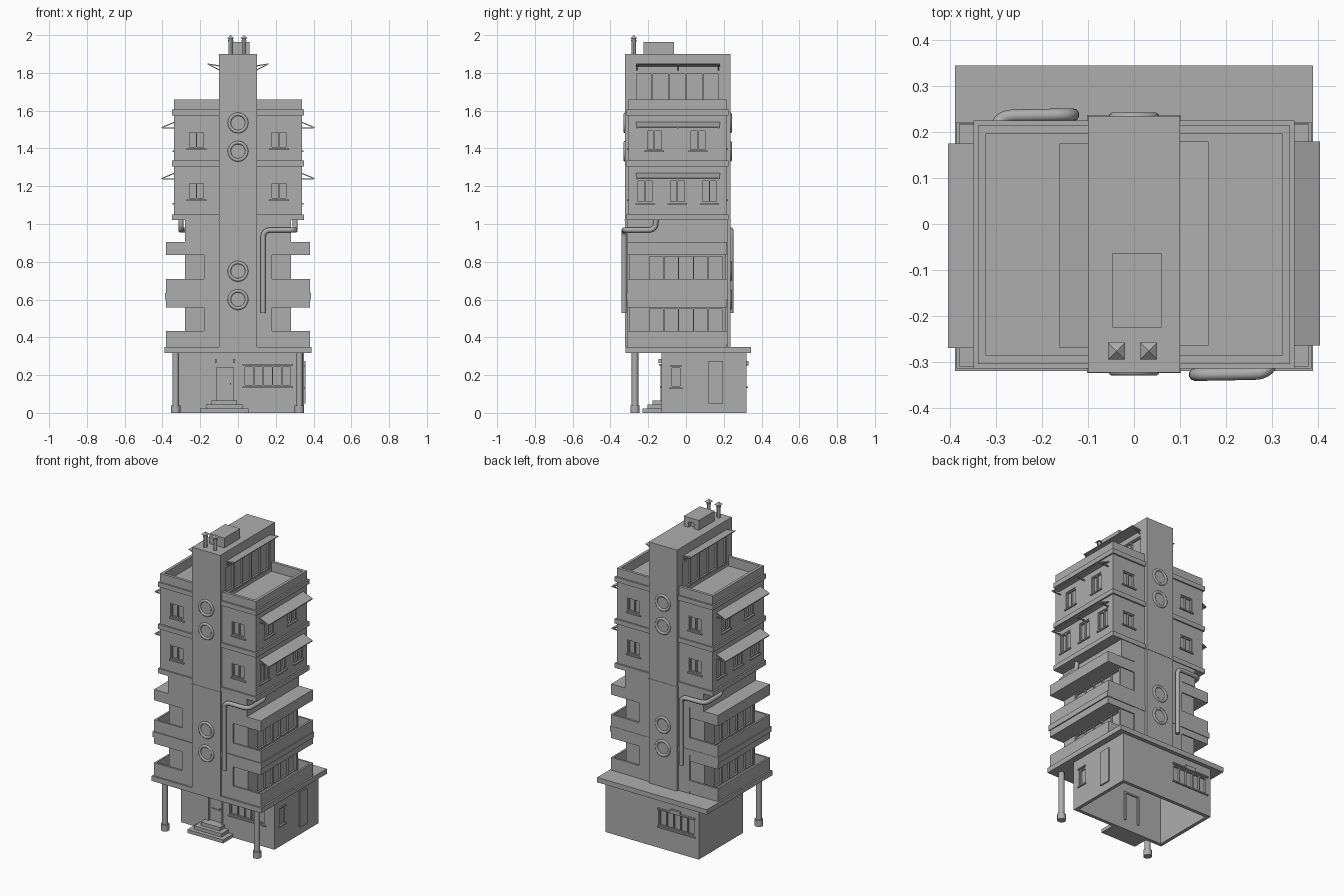
import bpy, bmesh, math
from mathutils import Vector

if "Cube" in bpy.data.objects:
    bpy.data.objects.remove(bpy.data.objects["Cube"], do_unlink=True)

grey = bpy.data.materials.new("concrete grey")
grey.use_nodes = True
GREY = (0.42, 0.42, 0.42, 1)
grey.diffuse_color = GREY
grey.node_tree.nodes["Principled BSDF"].inputs["Base Color"].default_value = GREY
MID_Y = -0.045


def twin(b):
    """Half-turn copy of a box about the tower axis."""
    return (-b[1], -b[0], 2 * MID_Y - b[3], 2 * MID_Y - b[2], b[4], b[5])


def with_twins(boxes):
    return boxes + [twin(b) for b in boxes]


def finish(name, bm):
    bmesh.ops.recalc_face_normals(bm, faces=bm.faces)
    me = bpy.data.meshes.new(name)
    bm.to_mesh(me)
    bm.free()
    ob = bpy.data.objects.new(name, me)
    bpy.context.collection.objects.link(ob)
    me.materials.append(grey)
    return ob


def part(name, boxes, cuts=()):
    """Boxes (x0, x1, y0, y1, z0, z1) joined as one part, less the cut boxes."""
    bm = bmesh.new()
    for x0, x1, y0, y1, z0, z1 in boxes:
        for v in bmesh.ops.create_cube(bm, size=1)["verts"]:
            v.co = (x1 if v.co.x > 0 else x0, y1 if v.co.y > 0 else y0, z1 if v.co.z > 0 else z0)
    ob = finish(name, bm)
    if cuts:
        cutter = part("cutter", cuts)
        mod = ob.modifiers.new("openings", 'BOOLEAN')
        mod.operation, mod.object, mod.solver = 'DIFFERENCE', cutter, 'EXACT'
        bpy.context.view_layer.objects.active = ob
        bpy.ops.object.modifier_apply(modifier=mod.name)
        bpy.data.objects.remove(cutter, do_unlink=True)
    return ob


def prism(name, profile, spans):
    """An x-z profile stretched over each y span, on both sides of the building."""
    bm = bmesh.new()
    for y0, y1 in spans:
        for s in (1, -1):
            a, b = (y0, y1) if s > 0 else (2 * MID_Y - y0, 2 * MID_Y - y1)
            f = bm.faces.new([bm.verts.new((s * x, a, z)) for x, z in profile])
            new = bmesh.ops.extrude_face_region(bm, geom=[f])["geom"]
            bmesh.ops.translate(bm, vec=(0, b - a, 0),
                                verts=[v for v in new if isinstance(v, bmesh.types.BMVert)])
    return finish(name, bm)


def on_wall(side, plane, u0, u1, d0, d1, z0, z1):
    """Box on the front wall or the +x side wall; d is measured outwards."""
    if side == "side":
        return (plane + d0, plane + d1, u0, u1, z0, z1)
    return (u0, u1, plane - d1, plane - d0, z0, z1)


def window(side, plane, u0, u1, z0, z1, panes, sill=True):
    """Returns the recess box and the frame boxes."""
    w, inner, outer = 0.007, -0.016, -0.004
    cut = on_wall(side, plane, u0, u1, -0.015, 0.02, z0, z1)
    bars = [on_wall(side, plane, u0, u1, inner, outer, z0, z0 + w),
            on_wall(side, plane, u0, u1, inner, outer, z1 - w, z1)]
    for i in range(panes + 1):
        c = u0 + (u1 - u0 - w) * i / panes
        bars.append(on_wall(side, plane, c, c + w, inner, outer, z0, z1))
    if sill:
        bars.append(on_wall(side, plane, u0 - 0.007, u1 + 0.007, inner, 0.008, z0 - 0.008, z0))
    return cut, bars


def collect(specs):
    cuts, bars = [], []
    for s in specs:
        c, b = window(*s)
        cuts.append(c)
        bars += b
    return cuts, bars


# Ground floor: hollow, open underneath
front_win = window("front", -0.13, 0.03, 0.285, 0.14, 0.25, 5)
back_cut, back_bars = twin(on_wall("front", -0.41, 0.03, 0.285, -0.015, 0.02, 0.14, 0.25)), \
    [twin(b) for b in window("front", -0.41, 0.03, 0.285, 0.14, 0.25, 5)[1]]
side_win = window("side", 0.35, -0.08, -0.025, 0.135, 0.245, 1)
door_cut = (-0.12, -0.02, -0.15, -0.118, 0.065, 0.245)
part("ground_floor", [(-0.315, 0.35, -0.13, 0.32, 0, 0.318)],
     [front_win[0], back_cut, side_win[0], door_cut, (-0.293, 0.328, -0.108, 0.298, -0.05, 0.31)])
part("ground_floor_windows", front_win[1] + back_bars + side_win[1])
part("window_hoods", [(0.025, 0.29, -0.142, -0.13, 0.25, 0.258), (-0.29, -0.025, 0.32, 0.332, 0.25, 0.258),
                      (-0.19, -0.12, 0.32, 0.332, 0.258, 0.275), (0.35, 0.358, -0.085, -0.02, 0.245, 0.252)])
part("side_shutter", [(0.345, 0.358, 0.12, 0.195, 0.05, 0.275)])
part("door_frame", [(-0.125, -0.115, -0.136, -0.1, 0.06, 0.25), (-0.025, -0.015, -0.136, -0.1, 0.06, 0.25),
                    (-0.125, -0.015, -0.136, -0.1, 0.24, 0.25)])
part("door_panels", [(-0.105, -0.035, -0.124, -0.116, z, z + 0.06) for z in (0.085, 0.165)]
     + [(-0.042, -0.036, -0.132, -0.12, 0.15, 0.158)])
part("door_lamps", [(x, x + 0.01, -0.145, -0.13, 0.265, 0.285) for x in (-0.123, -0.026)])
part("front_steps", [(-0.2 + 0.03 * i, 0.055 - 0.03 * i, -0.23 + 0.026 * i, -0.13, 0, 0.022 * (i + 1))
                     for i in range(3)])
part("ground_floor_roof", [(-0.39, 0.39, -0.32, 0.345, 0.318, 0.35)])


def cylinder(name, x, y, z0, z1, r, sides=16, r_top=None, turn=0):
    bpy.ops.mesh.primitive_cone_add(vertices=sides, radius1=r, radius2=r if r_top is None else r_top,
                                    depth=z1 - z0, location=(x, y, (z0 + z1) / 2), rotation=(0, 0, turn))
    ob = bpy.context.object
    ob.name = name
    ob.data.materials.append(grey)
    if sides > 4:
        bpy.ops.object.shade_smooth_by_angle()


# Front columns
for x, label in ((-0.33, "right"), (0.325, "left")):
    cylinder(label + "_column", x, -0.27, 0, 0.32, 0.018)
    cylinder(label + "_column_foot", x, -0.27, 0, 0.04, 0.025)

# Balcony storeys
storeys = [(0.365, 0.557), (0.64, 0.836)]
cuts, bars = collect([("side", 0.28, -0.2, 0.2, z0, z1, 5, False) for z0, z1 in storeys])
part("balcony_core", [(-0.28, 0.28, -0.3, 0.21, 0.35, 1.02)], with_twins(cuts))
part("balcony_windows", with_twins(bars))
part("centre_wall", [(-0.18, 0.18, -0.31, 0.22, 0.35, 1.02)])
part("upper_landing", [(-0.28, 0.28, -0.31, 0.22, 0.905, 1.02)])
for name, z0, z1, floor in (("lower", 0.35, 0.434, 0.365), ("middle", 0.557, 0.71, 0.635)):
    part(name + "_balcony", [(-0.38, 0.38, -0.31, 0.217, z0, floor)] + with_twins([
        (0.368, 0.38, -0.31, 0.217, floor, z1), (-0.38, 0.38, -0.31, -0.298, floor, z1)]))
part("top_balcony_roof", [(-0.38, 0.38, -0.31, 0.217, 0.836, 0.905)])
part("balcony_ridge", [(-0.387, 0.387, -0.315, 0.222, 0.6, 0.635)])

# Upper storeys
specs = []
for z0, z1 in ((1.4, 1.492), (1.13, 1.222)):
    specs += [("front", -0.305, u, u + 0.09, z0, z1, 2) for u in (-0.265, 0.172)]
specs += [("side", 0.34, u, u + 0.088, 1.388, 1.5, 2) for u in (-0.212, 0.02)]
specs += [("side", 0.34, u, u + 0.088, 1.112, 1.235, 2) for u in (-0.26, -0.09, 0.08)]
cuts, bars = collect(specs)
part("upper_storeys", [(-0.34, 0.34, -0.305, 0.215, 1.02, 1.66)],
     with_twins(cuts) + [(-0.322, 0.322, -0.287, 0.197, 1.6, 1.7)])
part("upper_windows", with_twins(bars))
# Each band is a ring so the sunken roof stays open
for name, z in (("floor", 1.02), ("middle", 1.305), ("cornice", 1.575)):
    part(name + "_band", with_twins([(0.33, 0.35, -0.315, 0.225, z, z + 0.03),
                                     (-0.35, 0.35, -0.315, -0.295, z, z + 0.03)]))

# Tower
cuts, bars = collect([("side", 0.1, -0.27, 0.18, 1.62, 1.8, 5, False)])
part("tower", [(-0.1, 0.1, -0.323, 0.235, 0.35, 1.9)], with_twins(cuts))
part("tower_windows", with_twins(bars))
part("tower_joint", [(-0.102, 0.102, -0.325, 0.237, 1.015, 1.022)])

# Awnings with struts
STRUTS = [(-0.262, -0.256), (-0.045, -0.039), (0.17, 0.176)]
for name, z in (("third", 1.235), ("fourth", 1.505)):
    prism(name + "_floor_awning", [(0.338, z + 0.036), (0.405, z + 0.008), (0.405, z + 0.002), (0.338, z + 0.03)],
          [(-0.265, 0.18)])
    prism(name + "_awning_strut", [(0.338, z), (0.338, z + 0.006), (0.4, z + 0.006), (0.4, z)], STRUTS)
prism("tower_awning", [(0.098, 1.84), (0.162, 1.85), (0.162, 1.845), (0.098, 1.834)], [(-0.265, 0.18)])
prism("tower_awning_strut", [(0.098, 1.812), (0.098, 1.818), (0.155, 1.847), (0.158, 1.843)], STRUTS)

# Round tower portholes
for y, label in ((-0.322, "front"), (0.234, "back")):
    for z in (0.6, 0.75, 1.385, 1.535):
        bpy.ops.mesh.primitive_torus_add(major_radius=0.046, minor_radius=0.009, major_segments=32,
                                         minor_segments=10, location=(0, y, z), rotation=(math.pi / 2, 0, 0))
        ob = bpy.context.object
        ob.name = label + "_porthole_ring"
        ob.data.materials.append(grey)
        bpy.ops.object.shade_smooth_by_angle(angle=math.radians(60))


# Drain pipes with rounded bends
def pipe(name, points, radius, bend):
    pts = [Vector(p) for p in points]
    path = [pts[0]]
    for a, b, c in zip(pts, pts[1:], pts[2:]):
        p, q = b + (a - b).normalized() * bend, b + (c - b).normalized() * bend
        path += [p.lerp(b, t / 6).lerp(b.lerp(q, t / 6), t / 6) for t in range(7)]
    path.append(pts[-1])
    cu = bpy.data.curves.new(name, 'CURVE')
    cu.dimensions, cu.bevel_depth, cu.bevel_resolution, cu.use_fill_caps = '3D', radius, 3, True
    sp = cu.splines.new('POLY')
    sp.points.add(len(path) - 1)
    for sp_point, p in zip(sp.points, path):
        sp_point.co = (*p, 1)
    cu.materials.append(grey)
    bpy.context.collection.objects.link(bpy.data.objects.new(name, cu))


run = [(0.302, -0.16, 1.03), (0.302, -0.16, 0.968), (0.302, -0.325, 0.968),
       (0.133, -0.328, 0.968), (0.133, -0.328, 0.53)]
pipe("front_drain_pipe", run, 0.014, 0.04)
pipe("back_drain_pipe", [(-x, 2 * MID_Y - y, z) for x, y, z in run], 0.014, 0.04)

# Tower roof
part("roof_box", [(-0.047, 0.06, -0.225, -0.063, 1.895, 1.963)], [(-0.012, 0.025, -0.085, -0.05, 1.9, 1.935)])
for x, label in ((-0.038, "right"), (0.032, "left")):
    cylinder(label + "_flue", x, -0.277, 1.895, 1.985, 0.011, 12)
    cylinder(label + "_flue_collar", x, -0.277, 1.965, 1.973, 0.014, 12)
    cylinder(label + "_flue_cap", x, -0.277, 1.983, 2.0, 0.026, 4, 0, math.pi / 4)
